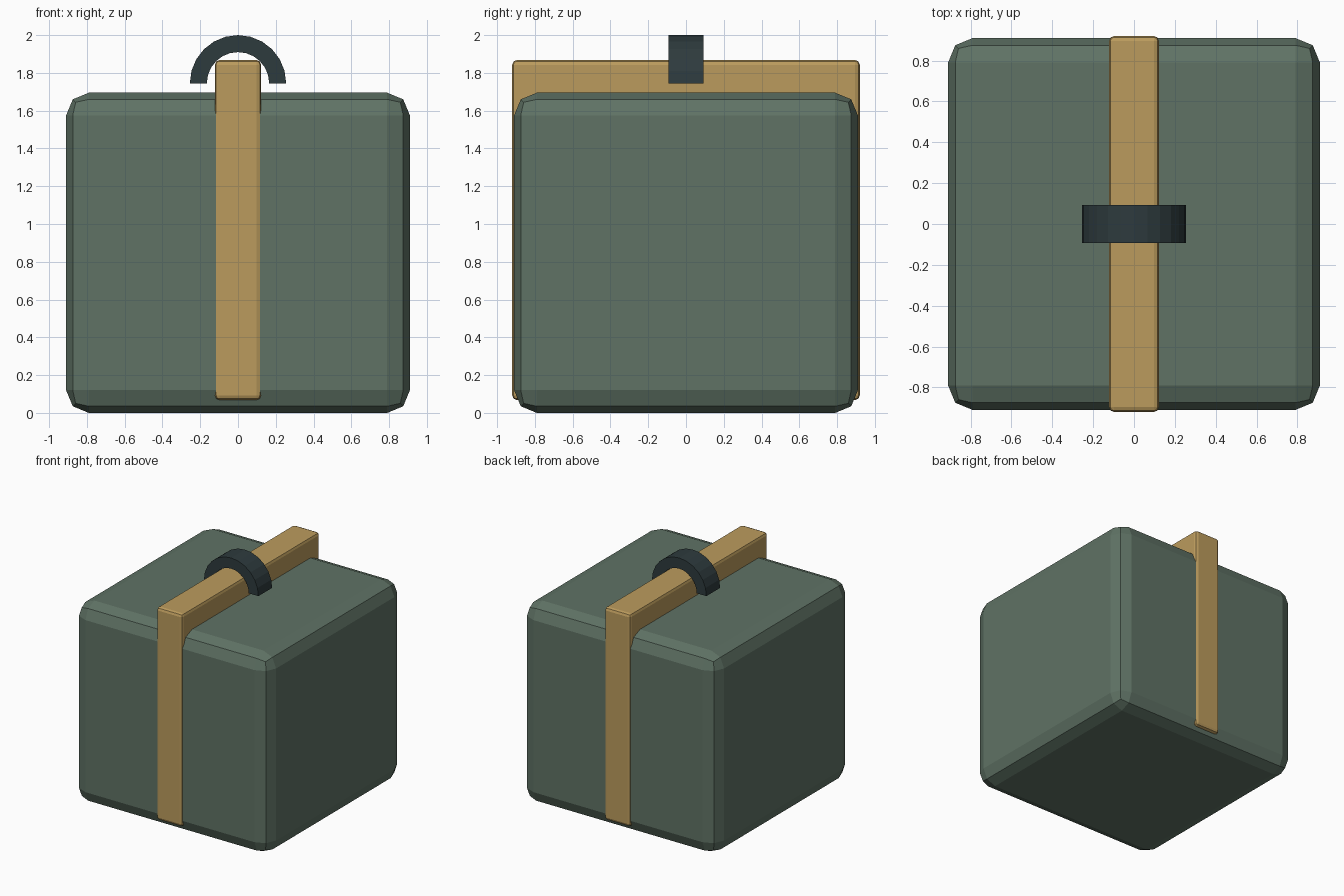
import bpy, bmesh
from math import pi, cos, sin

if "Cube" in bpy.data.objects:
    bpy.data.objects.remove(bpy.data.objects["Cube"])


def material(name, rgb):
    m = bpy.data.materials.new(name)
    m.diffuse_color = (*rgb, 1)
    m.use_nodes = True
    m.node_tree.nodes["Principled BSDF"].inputs["Base Color"].default_value = m.diffuse_color
    return m


def add_object(name, bm, mat):
    bmesh.ops.recalc_face_normals(bm, faces=bm.faces)
    mesh = bpy.data.meshes.new(name)
    bm.to_mesh(mesh)
    bm.free()
    mesh.materials.append(mat)
    ob = bpy.data.objects.new(name, mesh)
    bpy.context.collection.objects.link(ob)
    return ob


def bevelled_box(name, size, z0, bevel, mat):
    bm = bmesh.new()
    bmesh.ops.create_cube(bm, size=1)
    for v in bm.verts:
        v.co.x *= size[0]
        v.co.y *= size[1]
        v.co.z = (v.co.z + 0.5) * size[2] + z0
    ob = add_object(name, bm, mat)
    mod = ob.modifiers.new("edge_bevel", 'BEVEL')
    mod.width = bevel
    mod.segments = 2
    return ob


def half_ring(name, r_out, r_in, depth, z0, steps, mat):
    bm = bmesh.new()
    angles = [pi * i / steps for i in range(steps + 1)]
    rings = []
    for a in angles:
        rings.append([bm.verts.new((r * cos(a), y, z0 + r * sin(a)))
                      for r, y in ((r_out, -depth / 2), (r_out, depth / 2),
                                   (r_in, depth / 2), (r_in, -depth / 2))])
    for a, b in zip(rings, rings[1:]):
        for k in range(4):
            n = (k + 1) % 4
            bm.faces.new((a[k], a[n], b[n], b[k]))
    bm.faces.new(rings[0])
    bm.faces.new(rings[-1])
    return add_object(name, bm, mat)


green = material("canvas_green", (0.115, 0.17, 0.13))
tan = material("strap_tan", (0.50, 0.33, 0.11))
dark = material("handle_dark", (0.027, 0.043, 0.047))

# Pack body
bevelled_box("pack_body", (1.82, 1.82, 1.695), 0, 0.12, green)
# Strap running front to back over the top
bevelled_box("strap", (0.245, 1.84, 1.80), 0.068, 0.025, tan)
# Arched carry handle
half_ring("carry_handle", 0.255, 0.165, 0.184, 1.745, 12, dark)
